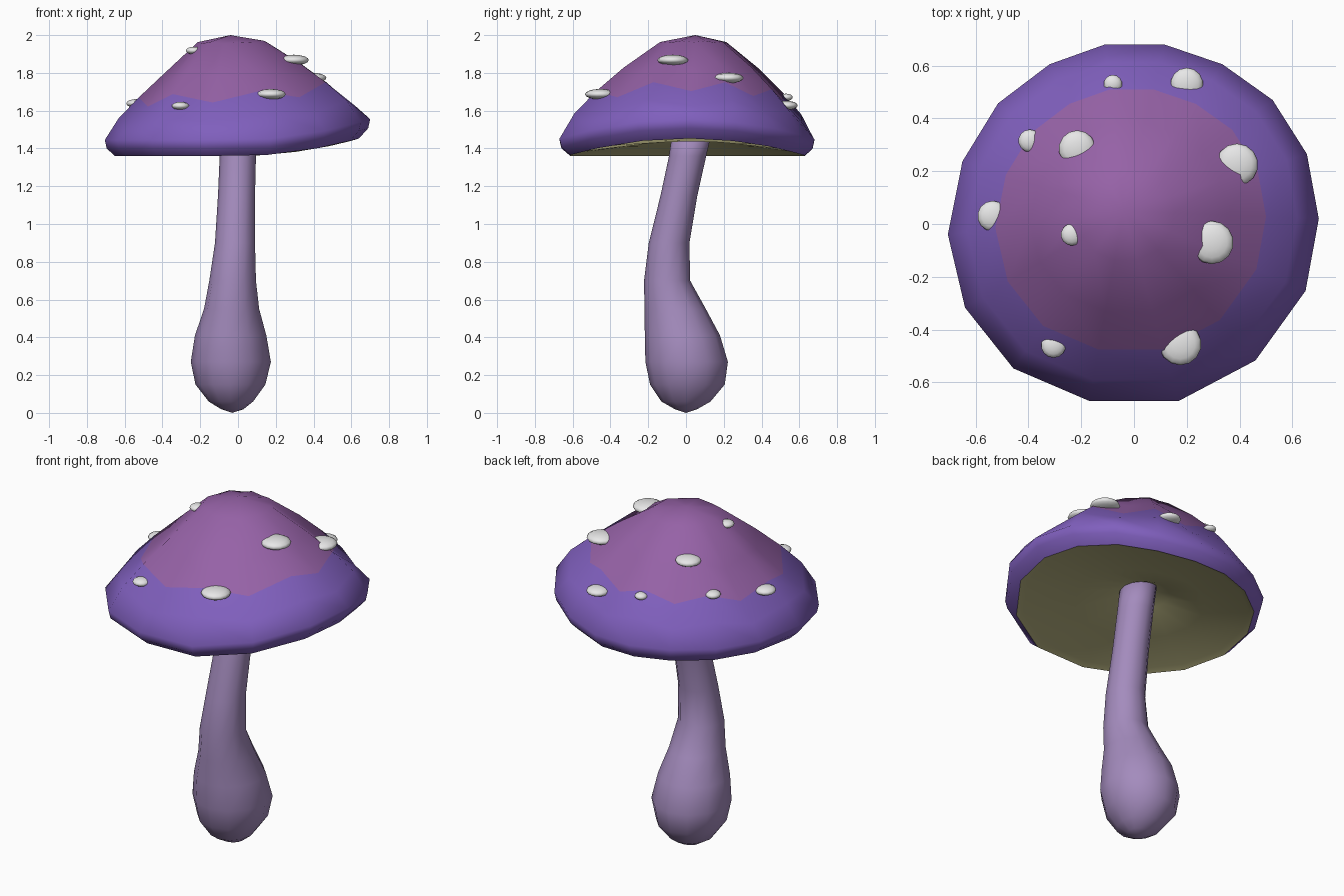
import bpy, bmesh, math
from mathutils import Vector, Matrix
from mathutils.bvhtree import BVHTree

if "Cube" in bpy.data.objects:
    bpy.data.objects.remove(bpy.data.objects["Cube"])


def mat(name, r, g, b):
    m = bpy.data.materials.new(name)
    m.diffuse_color = (r, g, b, 1)
    m.use_nodes = True
    m.node_tree.nodes["Principled BSDF"].inputs["Base Color"].default_value = m.diffuse_color
    return m


VIOLET = mat("violet", .215, .115, .51)
PLUM = mat("plum", .305, .122, .385)
LILAC = mat("lilac", .37, .26, .51)
OLIVE = mat("pale_olive", .50, .47, .23)
WHITE = mat("white", .8, .8, .8)


def finish(bm, name, mats):
    bmesh.ops.recalc_face_normals(bm, faces=bm.faces)
    me = bpy.data.meshes.new(name)
    bm.to_mesh(me)
    for m in mats:
        me.materials.append(m)
    ob = bpy.data.objects.new(name, me)
    bpy.context.collection.objects.link(ob)
    me.shade_smooth()
    return ob


def loft(bm, rings, start=None, end=None, split=None):
    """Skin a list of point rings; faces from ring index split on get material 1."""
    loops = [[bm.verts.new(p) for p in r] for r in rings]
    n = len(loops[0])
    for k, (a, b) in enumerate(zip(loops, loops[1:])):
        for i in range(n):
            j = (i + 1) % n
            f = bm.faces.new((a[i], a[j], b[j], b[i]))
            f.material_index = int(split is not None and k >= split)
    for tip, loop in ((start, loops[0]), (end, loops[-1])):
        if tip is not None:
            v = bm.verts.new(tip)
            for i in range(n):
                bm.faces.new((v, loop[i], loop[(i + 1) % n]))


# Uneven 16-sided rim outline; even corners carry the radial creases
RIM = [(.70, .02), (.655, .265), (.525, .47), (.335, .605), (.115, .68), (-.11, .68),
       (-.32, .605), (-.515, .457), (-.65, .237), (-.705, -.04), (-.64, -.317),
       (-.457, -.547), (-.17, -.67), (.17, -.67), (.46, -.517), (.65, -.253)]
CX, CY = -.04, .05


def cap_ring(f, z, crease=0, sag=0):
    pts = []
    for i, (x, y) in enumerate(RIM):
        c = x / math.hypot(x, y)
        # the +x side of the rim is lifted, the -x side sags a little
        h = z + .11 * f * f * max(0, c) ** 2 - sag * max(0, -c) ** 2
        if i % 2 == 0:
            h -= crease
        pts.append((CX * (1 - f) + x * f, CY * (1 - f) + y * f, h))
    return pts


# Cap: plum crown, violet skirt
bm = bmesh.new()
loft(bm, [cap_ring(.26, 1.963, .008), cap_ring(.53, 1.825, .04, .03),
          cap_ring(.73, 1.70, .055, .03), cap_ring(.89, 1.58, .04, .02),
          cap_ring(1, 1.445), cap_ring(.985, 1.40), cap_ring(.92, 1.36)],
     start=(CX, CY, 2.0), split=2)
surface = BVHTree.FromBMesh(bm)
finish(bm, "cap", [PLUM, VIOLET])

# Underside of the cap
bm = bmesh.new()
loft(bm, [cap_ring(.92, 1.36), cap_ring(.87, 1.375), cap_ring(.5, 1.41), cap_ring(.2, 1.47)],
     end=(CX, CY, 1.53))
finish(bm, "cap_underside", [OLIVE])

# Stem: z, x min, x max, y min, y max of each section
SECTIONS = [(.02, -.09, .03, -.06, .06), (.06, -.155, .08, -.13, .13),
            (.15, -.225, .145, -.19, .205), (.27, -.25, .174, -.215, .222),
            (.41, -.228, .15, -.218, .18), (.55, -.18, .112, -.22, .105),
            (.70, -.152, .095, -.222, .022), (.90, -.122, .09, -.197, .018),
            (1.15, -.106, .09, -.135, .06), (1.36, -.097, .095, -.09, .107),
            (1.5, -.095, .095, -.07, .14)]
N = 12
rings = []
for z, x0, x1, y0, y1 in SECTIONS:
    rings.append([((x0 + x1) / 2 + (x1 - x0) / 2 * math.cos(2 * math.pi * i / N),
                   (y0 + y1) / 2 + (y1 - y0) / 2 * math.sin(2 * math.pi * i / N), z)
                  for i in range(N)])
bm = bmesh.new()
loft(bm, rings, start=(-.03, 0, 0), end=(0, .04, 1.52))
finish(bm, "stem", [LILAC])

# White spots pressed onto the cap: x, y, radius
SPOTS = [(-.08, .53, .035), (.2, .53, .062), (-.395, .315, .043), (-.215, .285, .07),
         (.39, .225, .08), (-.535, .03, .058), (-.235, -.04, .042), (.295, -.07, .082),
         (-.305, -.46, .047), (.175, -.455, .08)]
bm = bmesh.new()
for x, y, r in SPOTS:
    hit, normal, _, _ = surface.ray_cast(Vector((x, y, 3)), Vector((0, 0, -1)))
    if normal.z < 0:
        normal = -normal
    turn = normal.to_track_quat('Z', 'Y').to_matrix().to_4x4()
    bmesh.ops.create_uvsphere(
        bm, u_segments=14, v_segments=8, radius=1,
        matrix=Matrix.Translation(hit) @ turn @ Matrix.Diagonal((r, r, .012 + r * .2, 1)))
finish(bm, "cap_spots", [WHITE])
